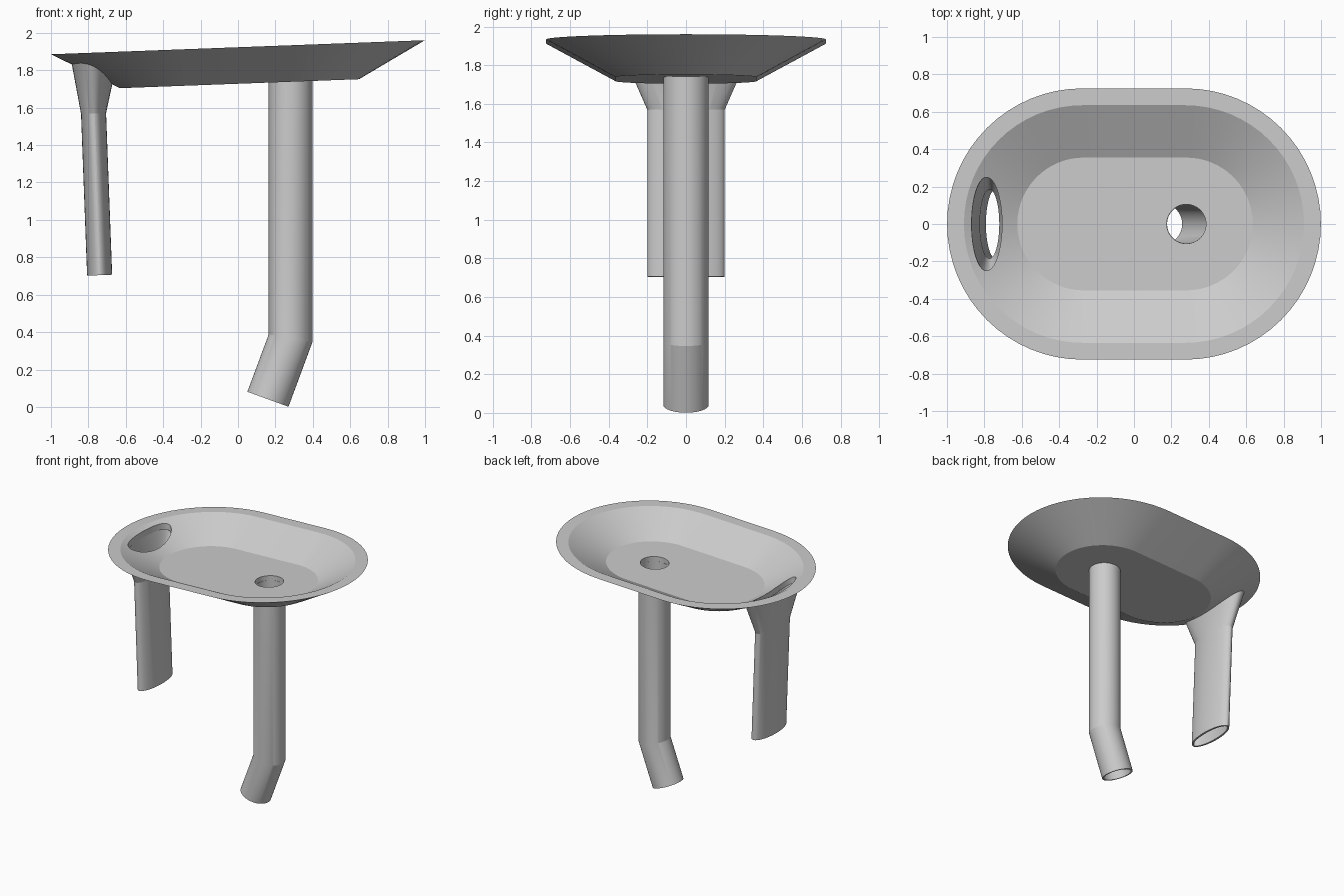
import bpy, bmesh
from math import sin, cos, pi, hypot, radians
from mathutils import Matrix, Vector

cube = bpy.data.objects.get("Cube")
if cube:
    bpy.data.objects.remove(cube)

SEG = 64
HALF = 0.275                 # half length of the straight sides
TILT = Matrix.Translation((0, 0, 1.923)) @ Matrix.Rotation(radians(-2.15), 4, 'Y')

grey = bpy.data.materials.new("light_grey")
grey.use_nodes = True
grey.diffuse_color = (0.6, 0.6, 0.6, 1)
grey.node_tree.nodes["Principled BSDF"].inputs["Base Color"].default_value = (0.6, 0.6, 0.6, 1)


def loft(name, rings, matrix=Matrix(), closed=False):
    """Skin a list of rings; closed joins last to first, otherwise the ends are capped."""
    bm = bmesh.new()
    loops = [[bm.verts.new(matrix @ Vector(p)) for p in ring] for ring in rings]
    pairs = list(zip(loops, loops[1:]))
    if closed:
        pairs.append((loops[-1], loops[0]))
    else:
        bm.faces.new(loops[0])
        bm.faces.new(loops[-1])
    for a, b in pairs:
        n = len(a)
        for i in range(n):
            j = (i + 1) % n
            bm.faces.new((a[i], a[j], b[j], b[i]))
    bmesh.ops.recalc_face_normals(bm, faces=bm.faces)
    mesh = bpy.data.meshes.new(name)
    bm.to_mesh(mesh)
    bm.free()
    mesh.materials.append(grey)
    obj = bpy.data.objects.new(name, mesh)
    bpy.context.collection.objects.link(obj)
    return obj


def stadium(r, z):
    pts = []
    for side in (1, -1):
        for i in range(SEG // 2 + 1):
            a = -pi / 2 + 2 * pi * i / SEG
            pts.append((side * (HALF + r * cos(a)), side * r * sin(a), z))
    return pts


def ellipse(cx, rx, ry, z, slope=0.0):
    """Ellipse ring; z may be a height or a function of x and y."""
    pts = []
    for i in range(SEG):
        a = 2 * pi * i / SEG
        x, y = cx + rx * cos(a), ry * sin(a)
        h = z(x, y) if callable(z) else z + slope * (x - cx)
        pts.append((x, y, h))
    return pts


def underside(x, y):
    """Height just inside the sloping outer wall of the basin."""
    d = hypot(max(abs(x) - HALF, 0), y)
    return -0.195 + (d - 0.365) / 0.36 * 0.195 + 0.006


def cut(obj, cutter):
    cutter.hide_render = True
    mod = obj.modifiers.new("hole", 'BOOLEAN')
    mod.operation = 'DIFFERENCE'
    mod.solver = 'EXACT'
    mod.object = cutter
    graph = bpy.context.evaluated_depsgraph_get()
    obj.data = bpy.data.meshes.new_from_object(obj.evaluated_get(graph))
    obj.modifiers.clear()
    bpy.data.objects.remove(cutter)


# Basin: outer wall, flat rim, inner wall and floor
basin = loft("basin", [stadium(0.365, -0.195), stadium(0.725, 0),
                       stadium(0.635, 0), stadium(0.355, -0.15)], TILT)
cut(basin, loft("overflow_cutter", [ellipse(-0.79, 0.08, 0.25, -0.25),
                                    ellipse(-0.79, 0.08, 0.25, 0.1)], TILT))
cut(basin, loft("drain_cutter", [ellipse(0.28, 0.105, 0.105, 1.6),
                                 ellipse(0.28, 0.105, 0.105, 1.9)]))

# Overflow pipe: flat oval tube flaring out to meet the basin wall
X = -0.785
overflow = loft("overflow_pipe", [
    ellipse(X, 0.107, 0.315, underside), ellipse(X, 0.067, 0.2, -0.325),
    ellipse(X, 0.067, 0.2, -1.19), ellipse(X, 0.052, 0.185, -1.19),
    ellipse(X, 0.052, 0.185, -0.325), ellipse(X, 0.09, 0.29, underside)],
    TILT, closed=True)


# Drain pipe: straight drop with a mitred bend at the foot
def drain_rings(r):
    return [ellipse(0.281, r, r, 1.745, 0.0375),
            ellipse(0.281, r, r, 0.367, -0.176),
            ellipse(0.16, r * cos(radians(20)), r, 0.041, -0.364)]


drain = loft("drain_pipe", drain_rings(0.117) + drain_rings(0.104)[::-1], closed=True)

# Smooth the curved walls and keep the creases sharp
bpy.ops.object.select_all(action='DESELECT')
for obj in (basin, overflow, drain):
    obj.select_set(True)
bpy.context.view_layer.objects.active = basin
bpy.ops.object.shade_smooth_by_angle(angle=radians(15))
